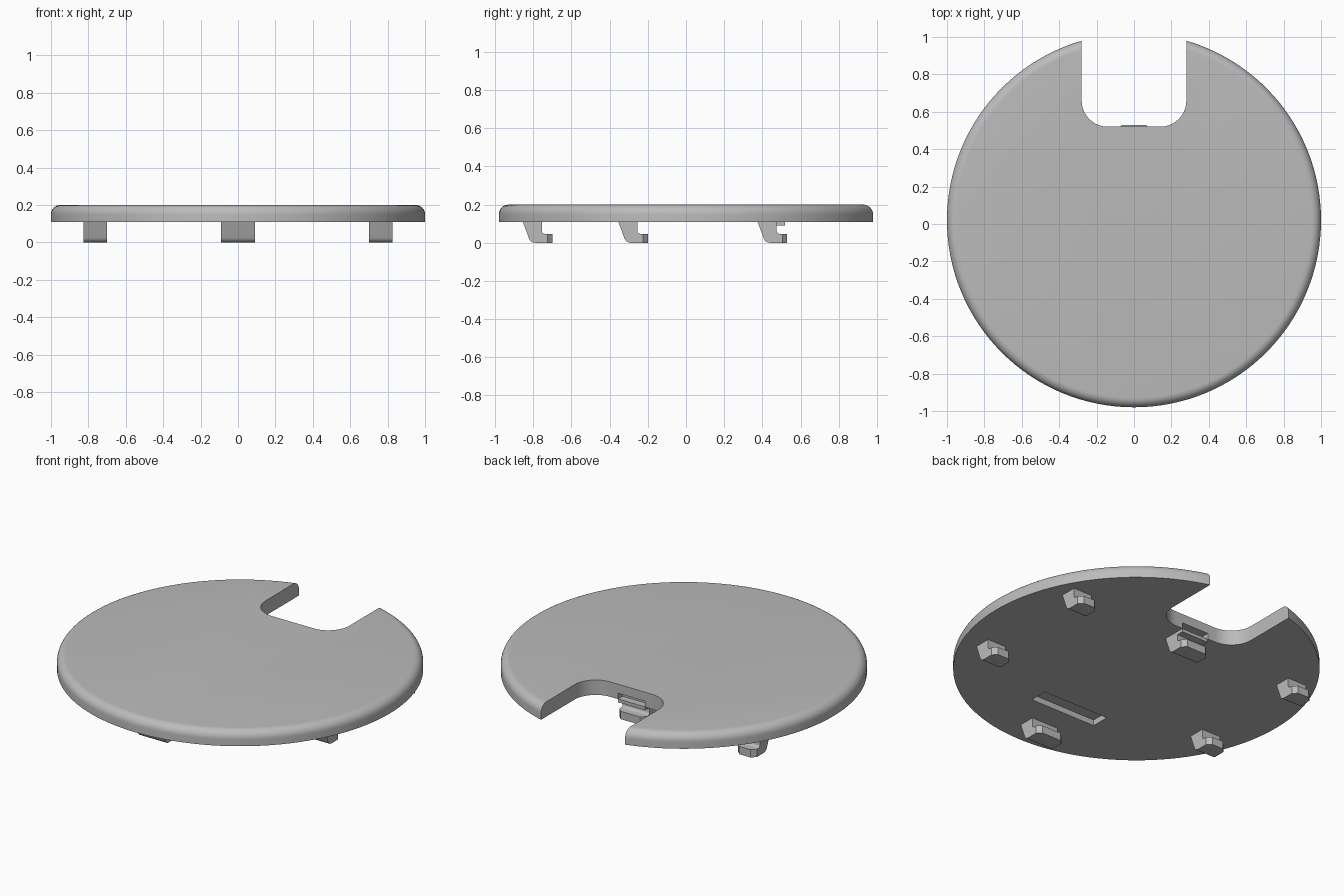
import bpy, bmesh, math
from mathutils import Matrix, Vector

cube = bpy.data.objects.get("Cube")
if cube:
    bpy.data.objects.remove(cube, do_unlink=True)

BASE, TOP, FILLET, MID_Y = 0.11, 0.2, 0.05, 0.02

grey = bpy.data.materials.new("plain grey")
grey.use_nodes = True
grey.diffuse_color = (0.5, 0.5, 0.5, 1)
grey.node_tree.nodes["Principled BSDF"].inputs["Base Color"].default_value = (0.5, 0.5, 0.5, 1)


def finish(name, bm):
    bmesh.ops.recalc_face_normals(bm, faces=bm.faces)
    mesh = bpy.data.meshes.new(name)
    bm.to_mesh(mesh)
    bm.free()
    mesh.materials.append(grey)
    ob = bpy.data.objects.new(name, mesh)
    bpy.context.collection.objects.link(ob)
    return ob


def prism(points, offset):
    """Solid made by sweeping a closed outline along an offset."""
    bm = bmesh.new()
    face = bm.faces.new([bm.verts.new(p) for p in points])
    swept = bmesh.ops.extrude_face_region(bm, geom=[face])["geom"]
    bmesh.ops.translate(bm, vec=offset, verts=[v for v in swept if isinstance(v, bmesh.types.BMVert)])
    return bm


def box(name, x, y0, y1, z0, z1):
    outline = [(-x, y0, z0), (x, y0, z0), (x, y1, z0), (-x, y1, z0)]
    return finish(name, prism(outline, (0, 0, z1 - z0)))


def arc(cx, cy, r, start, end, steps):
    for i in range(steps + 1):
        a = math.radians(start + (end - start) * i / steps)
        yield cx + r * math.cos(a), cy + r * math.sin(a)


def activate(ob):
    bpy.ops.object.select_all(action='DESELECT')
    ob.select_set(True)
    bpy.context.view_layer.objects.active = ob


def smooth(ob):
    activate(ob)
    bpy.ops.object.shade_smooth_by_angle(angle=math.radians(30))


def cut(ob, cutter):
    mod = ob.modifiers.new("cut", 'BOOLEAN')
    mod.operation, mod.solver, mod.object = 'DIFFERENCE', 'EXACT', cutter
    activate(ob)
    bpy.ops.object.modifier_apply(modifier=mod.name)
    bpy.data.objects.remove(cutter, do_unlink=True)


# Round cover with a softened top rim
bm = bmesh.new()
bmesh.ops.create_cone(bm, cap_ends=True, segments=128, radius1=1, radius2=1, depth=TOP - BASE,
                      matrix=Matrix.Translation((0, MID_Y, (BASE + TOP) / 2)))
rim = [e for e in bm.edges if all(v.co.z > TOP - 0.01 for v in e.verts)]
bmesh.ops.bevel(bm, geom=rim, offset=FILLET, segments=8, profile=0.5, affect='EDGES')
cover = finish("cover", bm)

# Notch with round inner corners, open to the back
half, floor, r = 0.28, 0.52, 0.14
outline = [(half, 1.2), (-half, 1.2)]
outline += list(arc(-half + r, floor + r, r, 180, 270, 10))
outline += list(arc(half - r, floor + r, r, 270, 360, 10))
cut(cover, finish("notch_cutter", prism([(x, y, 0) for x, y in outline], (0, 0, 0.4))))

# Slot in the notch wall and shallow pocket underneath
cut(cover, box("slot_cutter", 0.09, 0.47, 0.6, BASE - 0.02, 0.145))
cut(cover, box("pocket_cutter", 0.22, -0.605, -0.495, 0.05, BASE + 0.035))
smooth(cover)

# Lip below the notch slot
box("notch_lip", 0.09, 0.455, 0.518, 0.09, BASE)


def clip(name, x, tip, width):
    """Hooked foot, sloped at the front, pointing backward."""
    profile = [(-0.16, 0.125), (-0.155, BASE)]
    profile += list(arc(-0.09, 0.035, 0.035, 195, 270, 6))
    profile += [(0, 0), (0, 0.047)]
    profile += list(arc(-0.04, 0.062, 0.015, 270, 180, 4))
    profile += [(-0.055, 0.125)]
    bm = prism([(x - width / 2, tip + y, z) for y, z in profile], (width, 0, 0))
    corners = [e for e in bm.edges
               if all(abs(v.co.y - tip) < 1e-4 for v in e.verts)
               and abs(e.verts[0].co.x - e.verts[1].co.x) < 1e-4]
    bmesh.ops.bevel(bm, geom=corners, offset=0.025, segments=1, affect='EDGES')
    smooth(finish(name, bm))


clip("front_clip", 0, -0.70, 0.18)
clip("notch_clip", 0, 0.53, 0.18)
for side, sign in (("left", 1), ("right", -1)):
    clip(side + "_front_clip", sign * 0.763, -0.20, 0.125)
    clip(side + "_back_clip", sign * 0.763, 0.53, 0.125)
